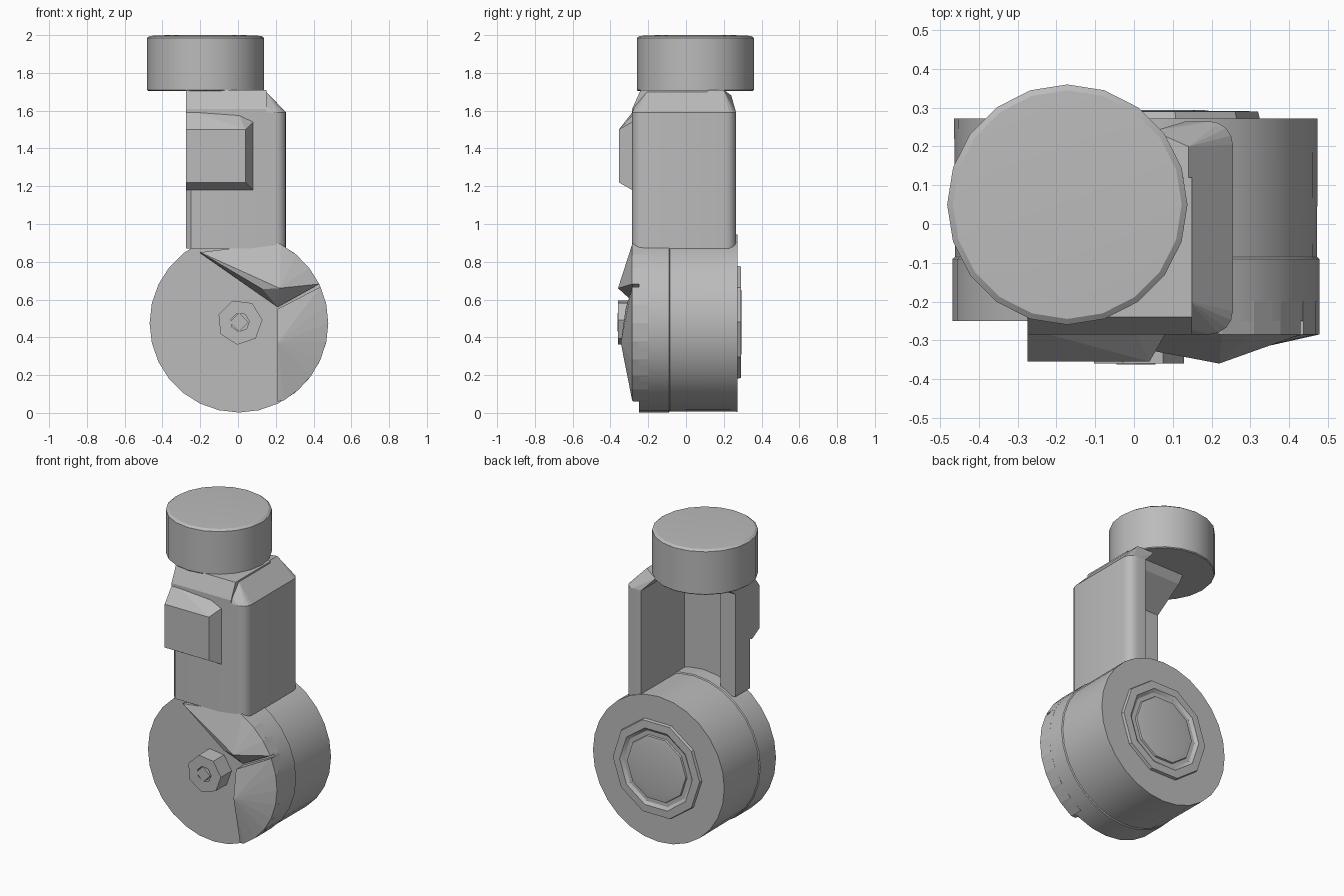
import bpy, bmesh
from math import sin, cos, pi, radians
from mathutils import Matrix, Vector

if "Cube" in bpy.data.objects:
    bpy.data.objects.remove(bpy.data.objects["Cube"], do_unlink=True)

grey = bpy.data.materials.new("plain_grey")
grey.use_nodes = True
grey.diffuse_color = (0.5, 0.5, 0.5, 1)
grey.node_tree.nodes["Principled BSDF"].inputs["Base Color"].default_value = (0.5, 0.5, 0.5, 1)

CX, CZ, R = 0.005, 0.475, 0.473      # drum axis and radius


def finish(name, bm, smooth=True):
    bmesh.ops.recalc_face_normals(bm, faces=bm.faces)
    mesh = bpy.data.meshes.new(name)
    bm.to_mesh(mesh)
    bm.free()
    mesh.materials.append(grey)
    ob = bpy.data.objects.new(name, mesh)
    bpy.context.collection.objects.link(ob)
    if smooth:
        bpy.ops.object.select_all(action="DESELECT")
        ob.select_set(True)
        bpy.context.view_layer.objects.active = ob
        bpy.ops.object.shade_smooth_by_angle(angle=radians(30))
    return ob


def hull(name, points):
    bm = bmesh.new()
    for p in points:
        bm.verts.new(p)
    res = bmesh.ops.convex_hull(bm, input=bm.verts)
    bmesh.ops.delete(bm, geom=[v for v in res["geom_interior"] if isinstance(v, bmesh.types.BMVert)], context="VERTS")
    return finish(name, bm, False)


def prism(name, outline, z0, z1):
    bm = bmesh.new()
    face = bm.faces.new([bm.verts.new((x, y, z0)) for x, y in outline])
    ext = bmesh.ops.extrude_face_region(bm, geom=[face])
    top = [v for v in ext["geom"] if isinstance(v, bmesh.types.BMVert)]
    bmesh.ops.translate(bm, verts=top, vec=(0, 0, z1 - z0))
    return finish(name, bm)


def lathe(name, profile, centre, sides, along_y=False, turn=0):
    """Closed solid from (radius, height) rings, around z or y."""
    bm = bmesh.new()
    rings = []
    for r, h in profile:
        ring = []
        for i in range(sides):
            a = 2 * pi * i / sides + turn
            u, v = r * cos(a), r * sin(a)
            p = Vector((u, h, v)) if along_y else Vector((u, v, h))
            ring.append(bm.verts.new(p + Vector(centre)))
        rings.append(ring)
    for lo, hi in zip(rings, rings[1:]):
        for i in range(sides):
            j = (i + 1) % sides
            bm.faces.new((lo[i], lo[j], hi[j], hi[i]))
    bm.faces.new(rings[0])
    bm.faces.new(rings[-1])
    return finish(name, bm)


def corner(cx, cy, r, a0, steps=4):
    """Quarter round for an outline, starting at angle a0."""
    return [(cx + r * cos(radians(a0 + 90 * i / steps)),
             cy + r * sin(radians(a0 + 90 * i / steps))) for i in range(steps + 1)]


def rim(angles, y, r=R):
    return [(CX + r * cos(radians(a)), y, CZ + r * sin(radians(a))) for a in angles]


# Lower drum, with a thin seam between its halves
drum_c = (CX, 0, CZ)
lathe("lower_drum", [(R, -0.25), (R, -0.09), (R - 0.006, -0.085), (R - 0.004, 0.272)], drum_c, 28, True)

# Raised side and top of the drum front
side = range(-60, 25, 12)
hull("drum_side_cover", rim(side, -0.285) + rim(side, -0.2) + [
    (0.21, -0.28, 0.06), (0.21, -0.345, 0.37), (0.21, -0.32, 0.55),
    (0.21, -0.2, 0.06), (0.21, -0.2, 0.55)])
upper = range(26, 66, 12)
hull("drum_top_cover", rim(upper, -0.285) + rim(upper, -0.2) + [
    (-0.2, -0.28, 0.85), (0.2, -0.28, 0.9), (0.13, -0.33, 0.655), (0.22, -0.36, 0.66),
    (0.21, -0.25, 0.56), (-0.2, -0.2, 0.84), (0.2, -0.2, 0.9)])

# Front hub with a square socket
lathe("front_hub", [(0.05, -0.33), (0.05, -0.36), (0.12, -0.36), (0.12, -0.2)], (0.01, 0, 0.48), 7, True, 0.1)
lathe("hub_pin", [(0.05, -0.363), (0.05, -0.33)], (0.005, 0, 0.48), 4, True)

# Rear cap: raised ring with a shallow dish and a centre plate
lathe("rear_ring", [(0.32, 0.25), (0.31, 0.29), (0.26, 0.292), (0.24, 0.278)], (0.01, 0, 0.48), 10, True)
lathe("rear_plate", [(0.22, 0.26), (0.21, 0.288), (0.17, 0.294)], (0.01, 0, 0.48), 10, True)

# Arm: side wall and front wall, open at the back and at one side
arm = ([(-0.275, -0.26), (-0.25, -0.285)] + corner(0.195, -0.225, 0.06, -90)
       + corner(0.195, 0.205, 0.06, 0) + [(0.135, 0.265), (0.135, -0.18),
       (-0.17, -0.18), (-0.17, -0.11), (-0.275, -0.11)])
prism("arm_walls", arm, 0.87, 1.59)

# Sloped shoulder over the side wall
hull("side_shoulder", [(x, y, 1.59) for x, y in corner(0.195, -0.225, 0.06, -90)
     + corner(0.195, 0.205, 0.06, 0) + [(0.135, 0.265), (0.135, -0.285)]]
     + [(0.14, -0.2, 1.71), (0.14, 0.2, 1.71), (0.05, 0.24, 1.68), (0.05, -0.25, 1.68)])

# Bridge from the front wall up to the head
hull("head_bridge", [(x, y, z) for x in (-0.275, 0.15)
     for y, z in ((-0.285, 1.5), (-0.285, 1.61), (-0.24, 1.71), (0.12, 1.71), (0.08, 1.66), (-0.13, 1.52))])

# Front box with bevelled edges
hull("front_box", [(-0.275, -0.355, 1.22), (-0.275, -0.355, 1.5), (0.04, -0.355, 1.22), (0.04, -0.355, 1.5),
     (-0.275, -0.285, 1.18), (0.08, -0.285, 1.18), (0.08, -0.285, 1.54), (-0.275, -0.27, 1.61),
     (0.0, -0.27, 1.59), (-0.275, -0.2, 1.2), (0.08, -0.2, 1.2), (0.0, -0.2, 1.58), (-0.275, -0.2, 1.6)])

# Head
lathe("head", [(0.305, 1.705), (0.31, 1.71), (0.31, 1.985), (0.295, 1.996), (0.2, 2.0)], (-0.172, 0.05, 0), 20)
